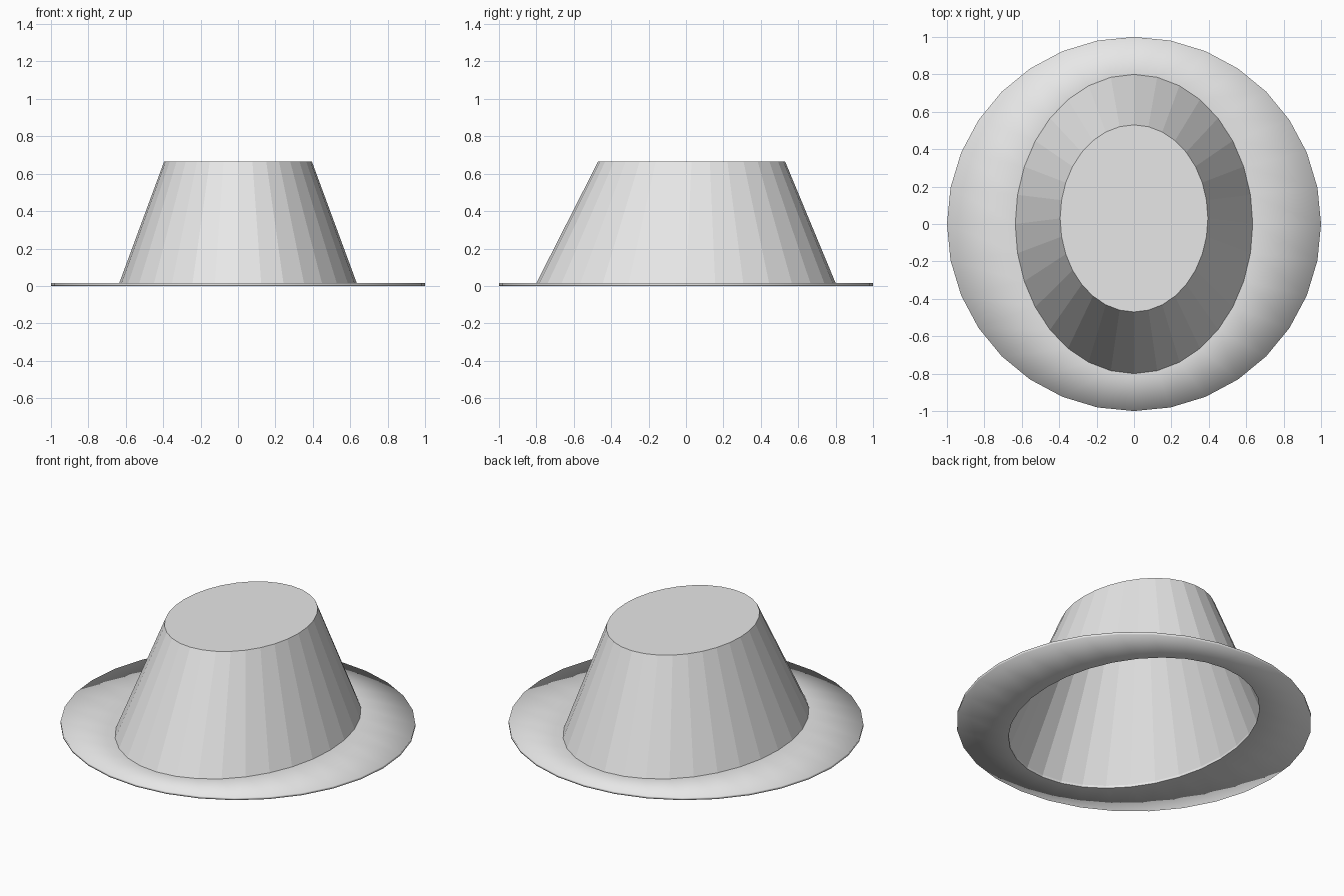
import bpy, bmesh
from math import cos, sin, tau

SIDES = 32
BRIM_TOP = 0.015
CROWN_TOP = 0.665

cube = bpy.data.objects.get("Cube")
if cube:
    bpy.data.objects.remove(cube, do_unlink=True)

grey = bpy.data.materials.new("light grey")
grey.use_nodes = True
colour = (0.8, 0.8, 0.8, 1)
grey.diffuse_color = colour
grey.node_tree.nodes["Principled BSDF"].inputs["Base Color"].default_value = colour


def ring(bm, rx, ry, z, cy=0.0):
    """Ellipse of vertices at height z."""
    return [bm.verts.new((rx * cos(tau * i / SIDES), cy + ry * sin(tau * i / SIDES), z))
            for i in range(SIDES)]


def bridge(bm, a, b, smooth=False):
    """Quads between two rings."""
    for i in range(SIDES):
        j = (i + 1) % SIDES
        bm.faces.new((a[i], a[j], b[j], b[i])).smooth = smooth


def finish(bm, name):
    mesh = bpy.data.meshes.new(name)
    bm.to_mesh(mesh)
    bm.free()
    mesh.materials.append(grey)
    obj = bpy.data.objects.new(name, mesh)
    bpy.context.collection.objects.link(obj)
    return obj


# Brim: thin smooth disc with an oval opening
bm = bmesh.new()
outer_low = ring(bm, 1, 1, 0)
outer_high = ring(bm, 1, 1, BRIM_TOP)
inner_high = ring(bm, 0.635, 0.8, BRIM_TOP)
inner_low = ring(bm, 0.635, 0.8, 0)
bridge(bm, outer_low, outer_high, True)
bridge(bm, outer_high, inner_high, True)
bridge(bm, inner_high, inner_low)
bridge(bm, inner_low, outer_low, True)
finish(bm, "brim")

# Crown: hollow faceted oval cone with a flat top, open below
bm = bmesh.new()
base = ring(bm, 0.635, 0.8, BRIM_TOP)
top = ring(bm, 0.395, 0.5, CROWN_TOP, 0.03)
bridge(bm, base, top)
bm.faces.new(top)
finish(bm, "crown")
